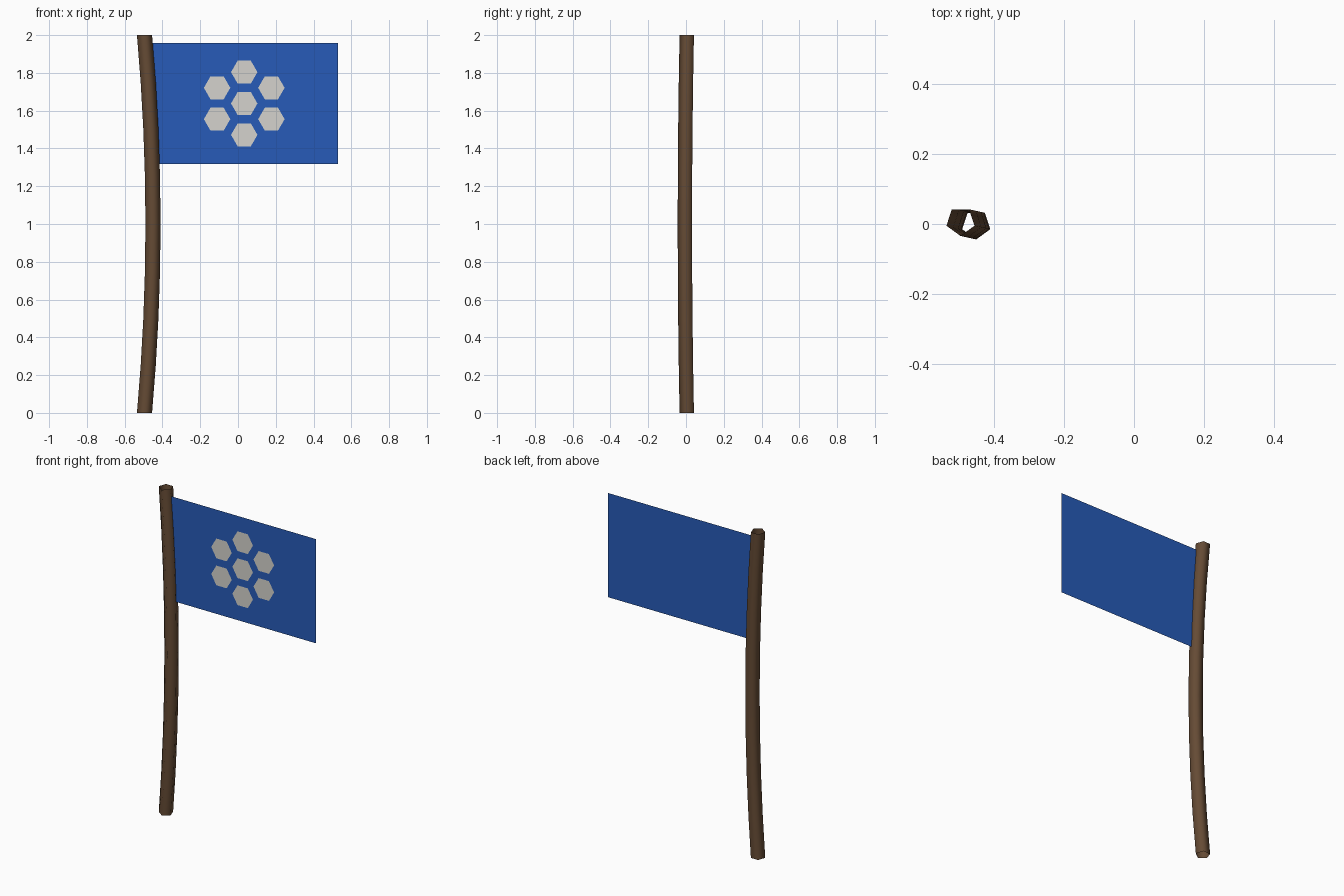
import bpy, bmesh
from math import sin, cos, pi, radians

if "Cube" in bpy.data.objects:
    bpy.data.objects.remove(bpy.data.objects["Cube"])


def material(name, color):
    m = bpy.data.materials.new(name)
    m.diffuse_color = (*color, 1)
    m.use_nodes = True
    m.node_tree.nodes["Principled BSDF"].inputs["Base Color"].default_value = m.diffuse_color
    return m


def make_object(name, bm, mat):
    me = bpy.data.meshes.new(name)
    bm.to_mesh(me)
    bm.free()
    me.materials.append(mat)
    ob = bpy.data.objects.new(name, me)
    bpy.context.collection.objects.link(ob)
    return ob


wood = material("wood", (0.13, 0.07, 0.035))
blue = material("blue_cloth", (0.02, 0.105, 0.48))
pale = material("pale_cloth", (0.66, 0.65, 0.61))

# Pole: open five-sided tube, bowed gently in the middle
SIDES, STEPS, RADIUS = 5, 8, 0.042
bm = bmesh.new()
rings = []
for i in range(STEPS + 1):
    z = 2 * i / STEPS
    bow = 1 - (z - 1) ** 2
    cx, cy = -0.495 + 0.045 * bow, 0.008 - 0.010 * bow
    rings.append([bm.verts.new((cx + RADIUS * cos(a), cy + RADIUS * sin(a), z))
                  for a in (2 * pi * k / SIDES - pi / 2 for k in range(SIDES))])
for low, high in zip(rings, rings[1:]):
    for k in range(SIDES):
        n = (k + 1) % SIDES
        bm.faces.new((low[k], low[n], high[n], high[k])).smooth = True
make_object("pole", bm, wood)

# Flag: single flat sheet
CX, CZ = 0.033, 1.638
W, H = 0.497, 0.32
bm = bmesh.new()
bm.faces.new([bm.verts.new((CX + sx * W, 0, CZ + sz * H))
              for sx, sz in ((-1, -1), (1, -1), (1, 1), (-1, 1))])
make_object("flag", bm, blue)

# Patches: seven hexagons just in front of the flag
bm = bmesh.new()
centres = [(0, 0)] + [(0.166 * cos(radians(30 + 60 * k)), 0.166 * sin(radians(30 + 60 * k)))
                      for k in range(6)]
for x, z in centres:
    bm.faces.new([bm.verts.new((CX + x + 0.07 * cos(k * pi / 3), -0.002,
                                CZ + z + 0.07 * sin(k * pi / 3))) for k in range(6)])
make_object("hexagon_patches", bm, pale)
